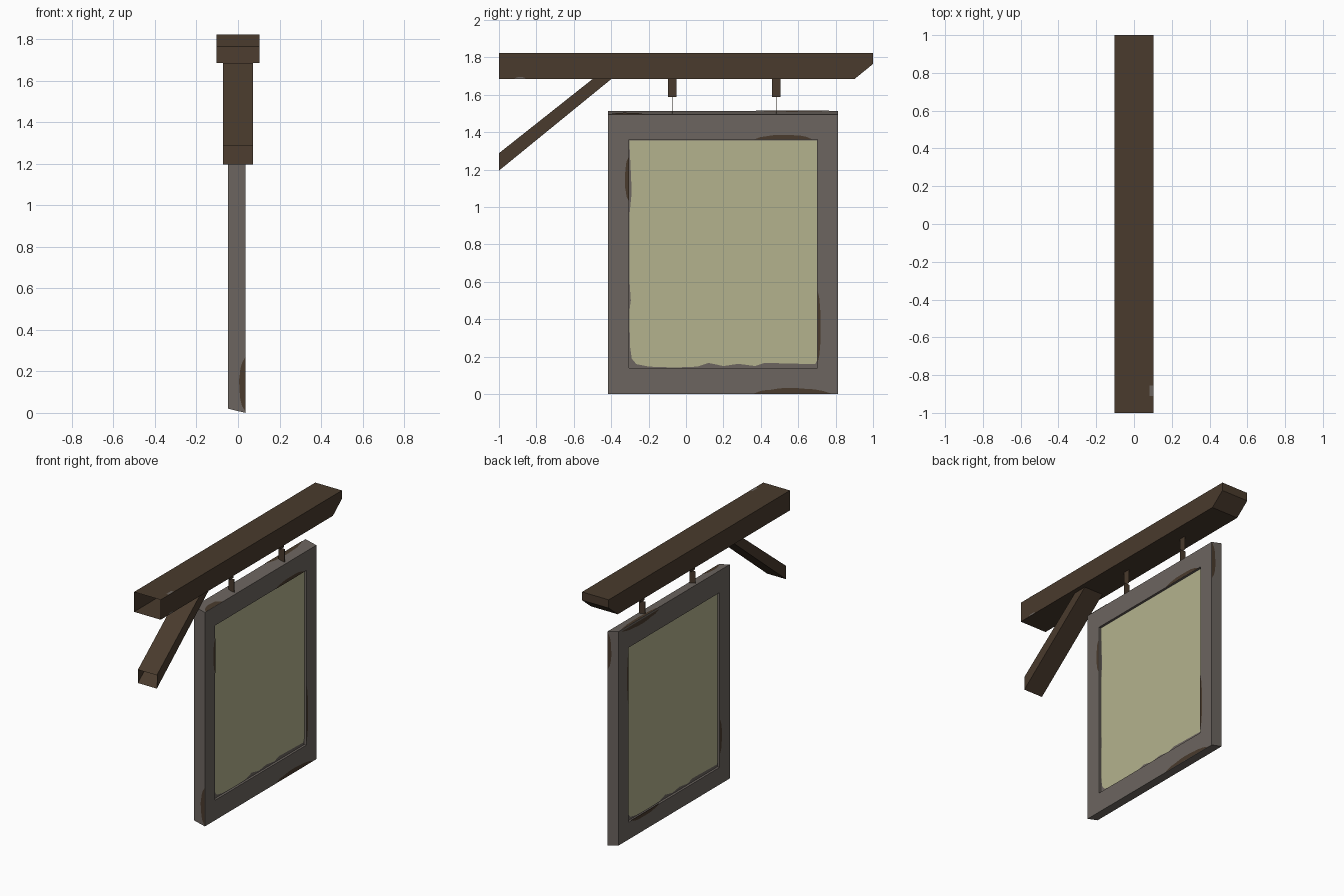
import bpy, bmesh, math, random

random.seed(4)
cube = bpy.data.objects.get("Cube")
if cube:
    bpy.data.objects.remove(cube, do_unlink=True)


def material(name, colour):
    m = bpy.data.materials.new(name)
    m.use_nodes = True
    m.diffuse_color = (*colour, 1)
    m.node_tree.nodes["Principled BSDF"].inputs["Base Color"].default_value = (*colour, 1)
    return m


BROWN = material("dark_wood", (0.067, 0.043, 0.026))
GREY = material("grey_paint", (0.150, 0.130, 0.115))
CREAM = material("cream_paint", (0.456, 0.448, 0.270))


def finish(name, bm, mat):
    mesh = bpy.data.meshes.new(name)
    bm.to_mesh(mesh)
    bm.free()
    mesh.materials.append(mat)
    ob = bpy.data.objects.new(name, mesh)
    bpy.context.collection.objects.link(ob)
    return ob


def timber(name, profile, half, open_edge):
    """Side profile in y, z spread across x, with the wall end left open."""
    bm = bmesh.new()
    a = [bm.verts.new((-half, y, z)) for y, z in profile]
    b = [bm.verts.new((half, y, z)) for y, z in profile]
    bm.faces.new(a)
    bm.faces.new(b)
    for i in range(len(profile)):
        if i != open_edge:
            j = (i + 1) % len(profile)
            bm.faces.new((a[i], a[j], b[j], b[i]))
    bmesh.ops.recalc_face_normals(bm, faces=bm.faces)
    return finish(name, bm, BROWN)


def sheet(name, points, mat, facing):
    """One flat painted patch, turned towards the given direction."""
    bm = bmesh.new()
    face = bm.faces.new([bm.verts.new(p) for p in points])
    face.normal_update()
    if sum(n * f for n, f in zip(face.normal, facing)) < 0:
        face.normal_flip()
    return finish(name, bm, mat)


def worn_edge(start, end, depth, steps=9):
    """Ragged arch of wear along a straight edge, as 2D points."""
    pts = []
    for i in range(steps + 1):
        t = i / steps
        h = math.sin(math.pi * t) ** 0.6 * random.uniform(0.8, 1) if 0 < i < steps else 0
        pts.append(tuple(s + (e - s) * t + d * h for s, e, d in zip(start, end, depth)))
    return pts


# Beam and brace
timber("beam", [(-1, 1.684), (0.9, 1.684), (1, 1.765), (1, 1.823), (-1, 1.823)], 0.103, 4)
timber("brace", [(-1, 1.195), (-0.4, 1.684), (-0.5, 1.684), (-1, 1.288)], 0.073, 3)

# Hanger links, each turned a quarter from the one above
for name, y in (("front", -0.0725), ("back", 0.4825)):
    for part, size, z in (("upper", (0.003, 0.045, 0.096), 1.636),
                          ("lower", (0.045, 0.003, 0.09), 1.545)):
        bm = bmesh.new()
        bmesh.ops.create_cube(bm, size=1)
        bmesh.ops.scale(bm, vec=size, verts=bm.verts)
        bmesh.ops.translate(bm, vec=(0, y, z), verts=bm.verts)
        finish(f"{name}_hanger_{part}", bm, BROWN)

# Sign frame with a recessed board on both sides
LEFT, RIGHT, RECESS = -0.047, 0.036, 0.016
Y0, Y1 = -0.417, 0.813
IN_Y, IN_Z = (-0.305, 0.702), (0.14, 1.36)


def loop(bm, x, ys, zs):
    return [bm.verts.new((x, y, z)) for y, z in
            ((ys[0], zs[0]), (ys[1], zs[0]), (ys[1], zs[1]), (ys[0], zs[1]))]


bm = bmesh.new()
loops = [loop(bm, LEFT + RECESS, IN_Y, IN_Z), loop(bm, LEFT, IN_Y, IN_Z),
         loop(bm, LEFT, (Y0, Y1), (0.02, 1.514)), loop(bm, RIGHT, (Y0, Y1), (0, 1.494)),
         loop(bm, RIGHT, IN_Y, IN_Z), loop(bm, RIGHT - RECESS, IN_Y, IN_Z)]
for a, b in zip(loops, loops[1:]):
    for i in range(4):
        j = (i + 1) % 4
        bm.faces.new((a[i], a[j], b[j], b[i]))
bm.faces.new(loops[0])
bm.faces.new(loops[-1])
bmesh.ops.recalc_face_normals(bm, faces=bm.faces)
finish("sign_frame", bm, GREY)

# Cream board paint with a ragged lower edge
paint = [(-0.303, 1.357), (0.70, 1.357), (0.70, 0.18), (0.69, 0.16), (0.42, 0.167),
         (0.37, 0.15), (0.28, 0.162), (0.2, 0.15), (0.12, 0.167), (0.06, 0.147),
         (-0.06, 0.142), (-0.2, 0.147), (-0.265, 0.16), (-0.29, 0.19), (-0.3, 0.26),
         (-0.302, 0.45), (-0.295, 0.5), (-0.303, 0.62), (-0.303, 0.95), (-0.29, 1.08)]
middle = sum(IN_Y)
sheet("board_paint_left", [(RIGHT - RECESS + 0.002, y, z) for y, z in paint], CREAM, (1, 0, 0))
sheet("board_paint_right", [(LEFT + RECESS - 0.002, middle - y, z) for y, z in paint],
      CREAM, (-1, 0, 0))

# Bare wood along the frame edges, upside down on the other side
wear = {"top": ((0.36, 1.36), (0.68, 1.36), (0, 0.03)),
        "front": ((-0.305, 1.03), (-0.305, 1.27), (-0.026, 0)),
        "back": ((0.702, 0.16), (0.702, 0.56), (0.02, 0)),
        "bottom": ((0.36, 0.002), (0.78, 0.002), (0, 0.034))}
for name, spec in wear.items():
    pts = worn_edge(*spec)
    sheet(f"wear_left_{name}", [(RIGHT + 0.002, y, z) for y, z in pts], BROWN, (1, 0, 0))
    sheet(f"wear_right_{name}", [(LEFT - 0.002, y, 1.505 - z) for y, z in pts],
          BROWN, (-1, 0, 0))

# Bare wood on the narrow ends and top of the frame
pts = worn_edge((RIGHT, 0.005), (RIGHT, 0.27), (-0.033, 0))
sheet("wear_front_end", [(x, Y0 - 0.002, z) for x, z in pts], BROWN, (0, -1, 0))
sheet("wear_back_end", [(x, Y1 + 0.002, 1.497 - z) for x, z in pts], BROWN, (0, 1, 0))


def on_top(x):
    return 1.496 + (RIGHT - x) * 0.02 / (RIGHT - LEFT)


for name, edge in (("front", ((RIGHT, -0.41), (RIGHT, -0.22), (-0.04, 0))),
                   ("back", ((LEFT, 0.36), (LEFT, 0.78), (0.03, 0)))):
    sheet(f"wear_top_{name}", [(x, y, on_top(x)) for x, y in worn_edge(*edge)],
          BROWN, (0, 0, 1))

# Small grey patches on the beam
sheet("beam_patch_side", [(0.104, y, z) for y, z in
                          worn_edge((-0.92, 1.685), (-0.855, 1.685), (0, 0.012))], GREY, (1, 0, 0))
sheet("beam_patch_top", [(x, y, 1.8245) for x, y in
                         ((0.083, -0.91), (0.102, -0.91), (0.102, -0.855), (0.083, -0.855))],
      GREY, (0, 0, 1))
